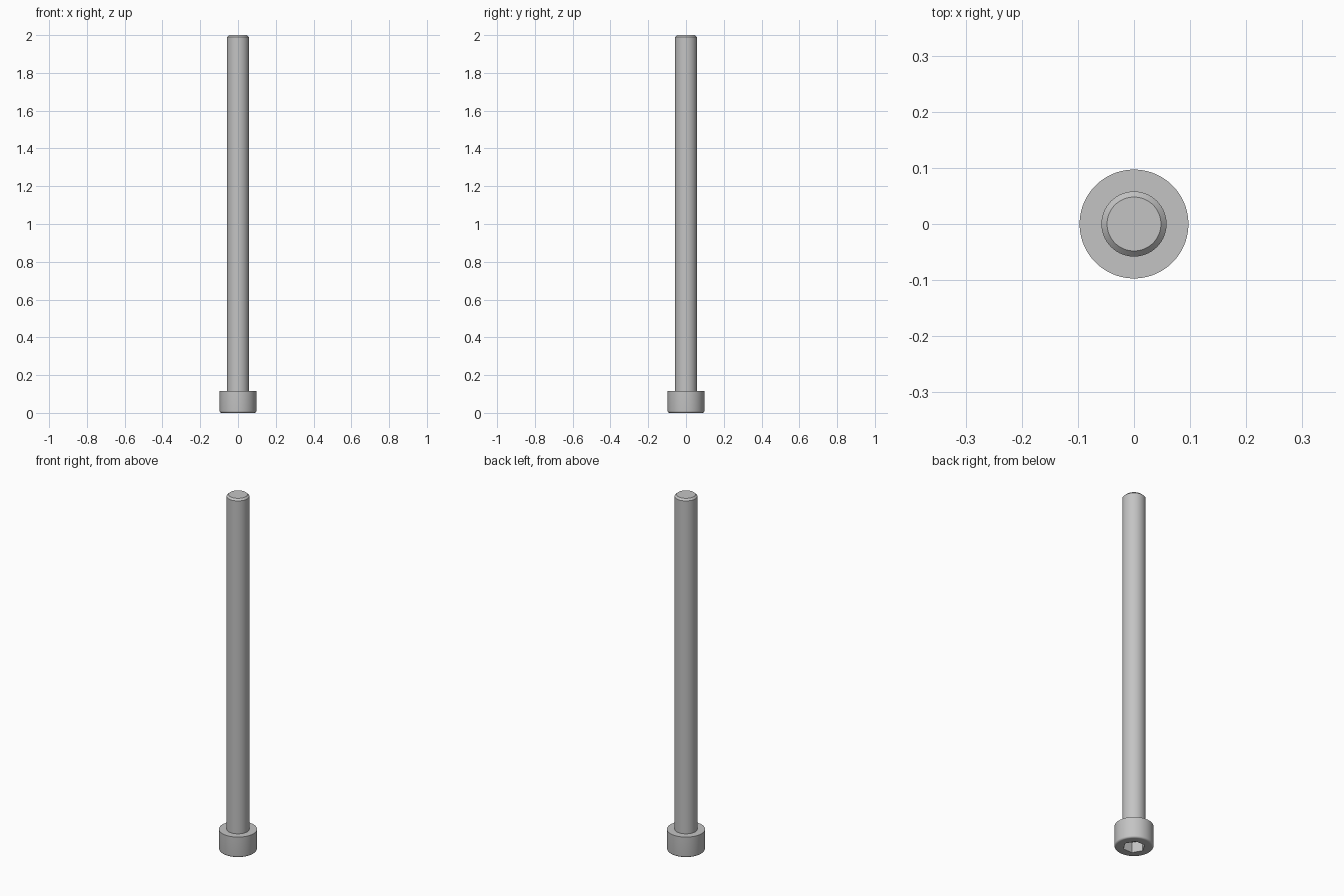
import bpy, bmesh
from math import radians, cos, sin, pi

if "Cube" in bpy.data.objects:
    bpy.data.objects.remove(bpy.data.objects["Cube"])

HEAD_R, HEAD_H = 0.097, 0.116
SHAFT_R, TIP_R, LENGTH = 0.058, 0.048, 2.0
FILLET, CHAMFER = 0.01, 0.01
HEX_R, HEX_DEPTH = 0.056, 0.058
SEGMENTS = 96

steel = bpy.data.materials.new("steel grey")
steel.use_nodes = True
colour = (0.55, 0.55, 0.55, 1)
steel.diffuse_color = colour
steel.node_tree.nodes["Principled BSDF"].inputs["Base Color"].default_value = colour


def lathe(name, profile):
    """Revolve (radius, height) points around z into a capped solid."""
    bm = bmesh.new()
    rings = [[bm.verts.new((r * cos(2 * pi * i / SEGMENTS), r * sin(2 * pi * i / SEGMENTS), z))
              for i in range(SEGMENTS)] for r, z in profile]
    for low, high in zip(rings, rings[1:]):
        for i in range(SEGMENTS):
            j = (i + 1) % SEGMENTS
            bm.faces.new((low[i], low[j], high[j], high[i]))
    bm.faces.new(rings[0][::-1])
    bm.faces.new(rings[-1])
    mesh = bpy.data.meshes.new(name)
    bm.to_mesh(mesh)
    bm.free()
    mesh.materials.append(steel)
    obj = bpy.data.objects.new(name, mesh)
    bpy.context.collection.objects.link(obj)
    return obj


# One solid: rounded head edge, bearing face, shank, chamfered tip
profile = []
for step in range(7):
    a = step / 6 * pi / 2
    profile.append((HEAD_R - FILLET + FILLET * sin(a), FILLET - FILLET * cos(a)))
profile += [(HEAD_R, HEAD_H), (SHAFT_R, HEAD_H),
            (SHAFT_R, LENGTH - CHAMFER), (TIP_R, LENGTH)]
screw = lathe("socket_head_screw", profile)

# Hexagonal drive socket in the underside of the head
bpy.ops.mesh.primitive_cylinder_add(vertices=6, radius=HEX_R, depth=2 * HEX_DEPTH,
                                    rotation=(0, 0, radians(30)))
cutter = bpy.context.object
cutter.name = "hex_socket_cutter"
cutter.data.materials.append(steel)
cut = screw.modifiers.new("hex socket", 'BOOLEAN')
cut.operation = 'DIFFERENCE'
cut.solver = 'EXACT'
cut.object = cutter

# Apply the cut, remove the cutter and smooth the round faces
bpy.ops.object.select_all(action='DESELECT')
screw.select_set(True)
bpy.context.view_layer.objects.active = screw
bpy.ops.object.modifier_apply(modifier=cut.name)
bpy.data.objects.remove(cutter)
bpy.ops.object.shade_smooth_by_angle(angle=radians(30))
